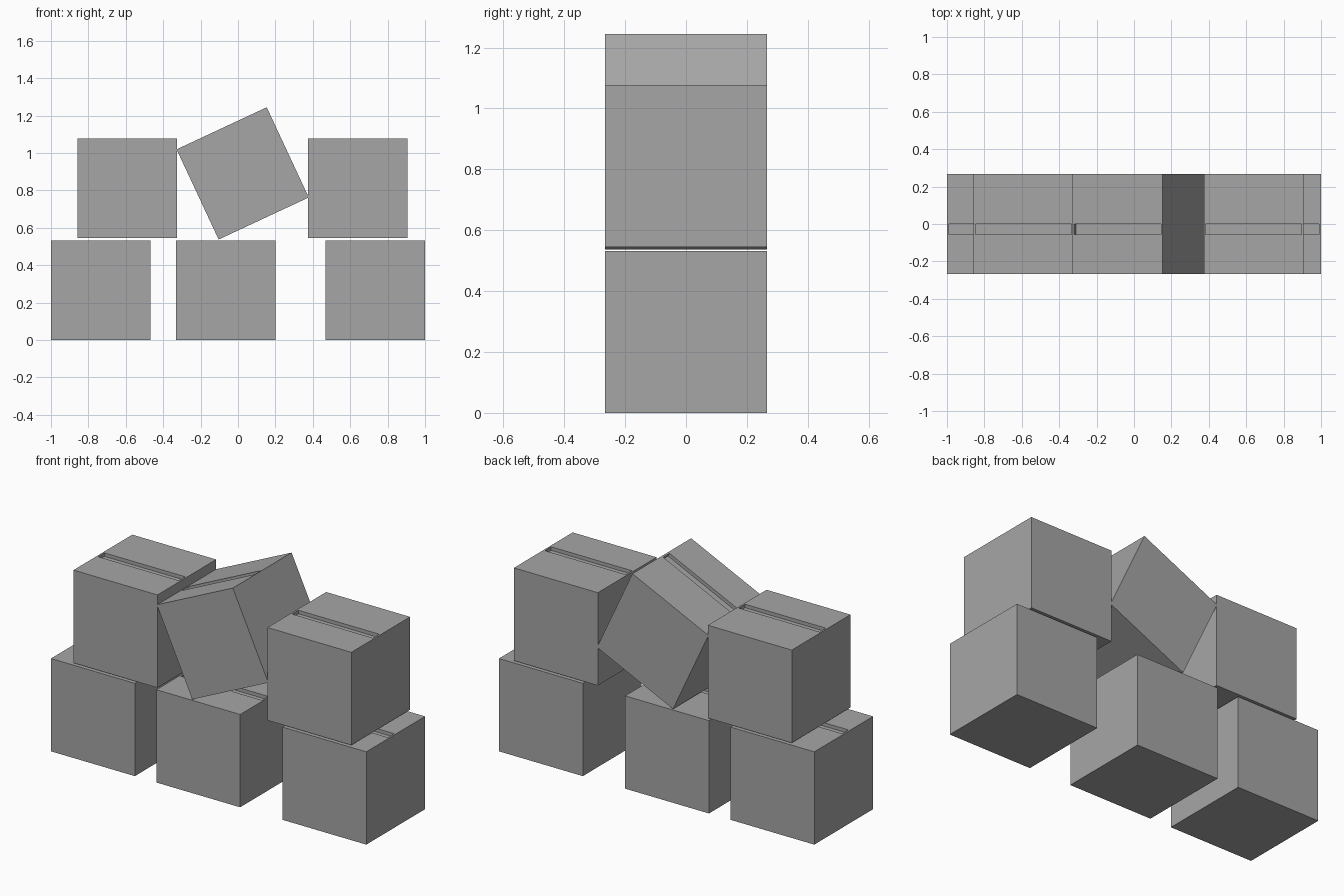
import bpy
import bmesh
from math import radians
from mathutils import Matrix, Vector

if "Cube" in bpy.data.objects:
    bpy.data.objects.remove(bpy.data.objects["Cube"], do_unlink=True)

SIZE = 0.532
SLOT_INSET = 0.014
SLOT_Y = (-0.057, 0.0)
SLOT_DEPTH = 0.02

grey = bpy.data.materials.new("plain_grey")
grey.use_nodes = True
grey.diffuse_color = (0.38, 0.38, 0.38, 1)
grey.node_tree.nodes["Principled BSDF"].inputs["Base Color"].default_value = (0.38, 0.38, 0.38, 1)


def make_box(name, x, z, tilt=0):
    """Cube centred at (x, 0, z) with a shallow slot sunk in its top."""
    bm = bmesh.new()
    bmesh.ops.create_cube(bm, size=SIZE)
    bm.normal_update()
    top = max(bm.faces, key=lambda f: f.normal.z)

    # Slot outline, then sunk floor
    bmesh.ops.inset_individual(bm, faces=[top], thickness=SLOT_INSET)
    for v in top.verts:
        v.co.y = SLOT_Y[1] if v.co.y > 0 else SLOT_Y[0]
    floor = bmesh.ops.extrude_discrete_faces(bm, faces=[top])["faces"][0]
    bmesh.ops.translate(bm, verts=floor.verts, vec=Vector((0, 0, -SLOT_DEPTH)))
    bmesh.ops.recalc_face_normals(bm, faces=bm.faces)

    mesh = bpy.data.meshes.new(name)
    bm.to_mesh(mesh)
    bm.free()
    mesh.materials.append(grey)
    box = bpy.data.objects.new(name, mesh)
    box.matrix_world = Matrix.Translation((x, 0, z)) @ Matrix.Rotation(radians(-tilt), 4, "Y")
    bpy.context.collection.objects.link(box)


# Bottom row
half = SIZE / 2
make_box("lower_box_right", -1 + half, half)
make_box("lower_box_middle", -0.066, half)
make_box("lower_box_left", 1 - half, half)

# Upper row, with the middle box tipped over
make_box("upper_box_right", -0.591, 0.545 + half)
make_box("upper_box_left", 0.639, 0.545 + half)
make_box("tilted_box", 0.025, 0.891, tilt=25)
